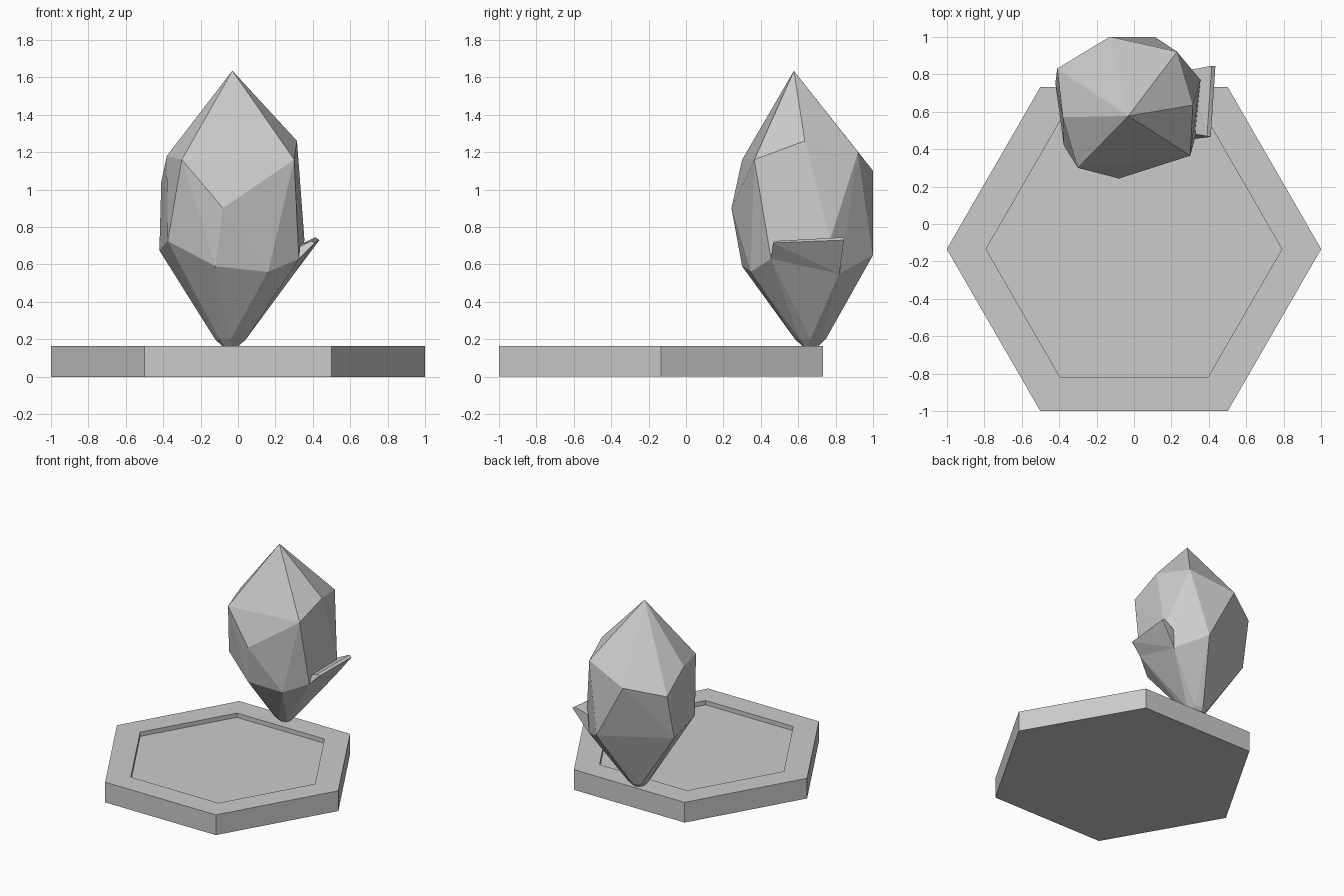
import bpy, bmesh, math
from mathutils import Vector, Matrix

if "Cube" in bpy.data.objects:
    bpy.data.objects.remove(bpy.data.objects["Cube"])


def finish(bm, name):
    bmesh.ops.recalc_face_normals(bm, faces=bm.faces)
    mesh = bpy.data.meshes.new(name)
    bm.to_mesh(mesh)
    bm.free()
    obj = bpy.data.objects.new(name, mesh)
    bpy.context.collection.objects.link(obj)
    return obj


def faceted_solid(name, points):
    bm = bmesh.new()
    for p in points:
        bm.verts.new(p)
    res = bmesh.ops.convex_hull(bm, input=bm.verts)
    loose = [v for v in bm.verts if not v.link_faces]
    bmesh.ops.delete(bm, geom=loose, context='VERTS')
    return finish(bm, name)


# Hexagonal tray with a shallow recess
def tray(radius, inner, height, depth, cy):
    bm = bmesh.new()
    rings = [(radius, 0), (radius, height), (inner, height), (inner, height - depth)]
    loops = []
    for r, z in rings:
        loops.append([bm.verts.new((r * math.cos(math.radians(60 * i)),
                                    cy + r * math.sin(math.radians(60 * i)), z))
                      for i in range(6)])
    for a, b in zip(loops, loops[1:]):
        for i in range(6):
            j = (i + 1) % 6
            bm.faces.new((a[i], a[j], b[j], b[i]))
    bm.faces.new(loops[0][::-1])
    bm.faces.new(loops[-1])
    return finish(bm, "hexagonal_tray")


tray(1.0, 0.79, 0.165, 0.035, -0.134)

# Faceted bud: tip, shoulder ring, belly ring and narrow foot
tip = [(-0.03, 0.577, 1.635)]
shoulder = [(0.315, 0.635, 1.26), (0.30, 0.365, 1.16), (-0.08, 0.243, 0.90),
            (-0.30, 0.30, 1.16), (-0.38, 0.57, 1.18), (-0.41, 0.83, 1.04),
            (-0.13, 1.0, 1.10), (0.23, 0.92, 1.20)]
belly = [(0.325, 0.455, 0.63), (0.16, 0.345, 0.56), (-0.12, 0.30, 0.59),
         (-0.375, 0.42, 0.725), (-0.42, 0.752, 0.675), (0.11, 1.0, 0.65),
         (0.30, 0.82, 0.55), (0.355, 0.77, 0.73)]
foot = [(-0.04 + r * math.cos(math.radians(45 * i)),
         0.665 + r * math.sin(math.radians(45 * i)), z)
        for r, z in ((0.082, 0.20), (0.045, 0.165)) for i in range(8)]
faceted_solid("bud", tip + shoulder + belly + foot)

# Thin lip sticking out on the right side of the bud
faceted_solid("side_lip", [
    (0.325, 0.455, 0.63), (0.30, 0.82, 0.55),
    (0.41, 0.465, 0.715), (0.435, 0.845, 0.73),
    (0.39, 0.47, 0.725), (0.415, 0.845, 0.745),
    (0.33, 0.48, 0.695), (0.31, 0.825, 0.70)])
